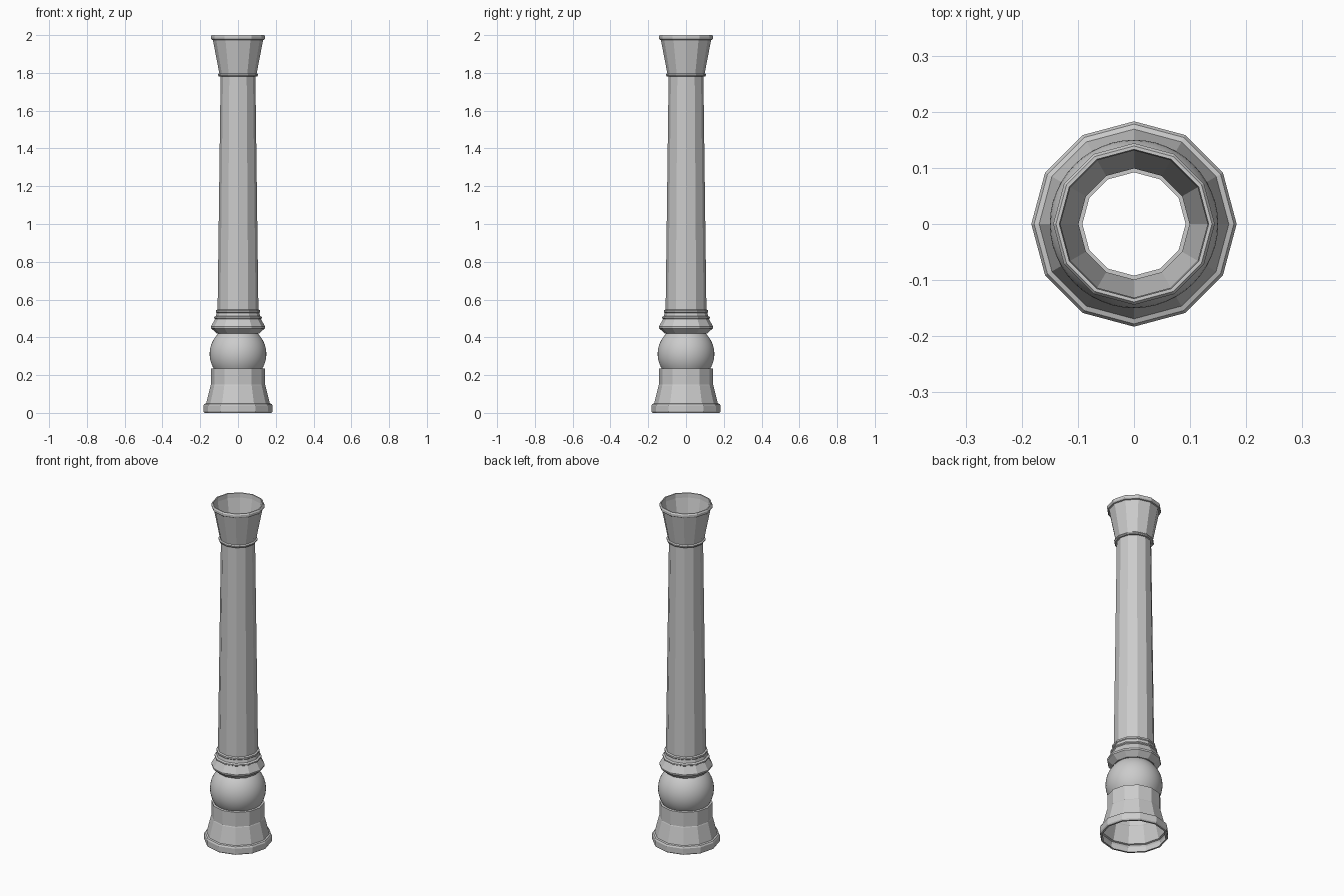
import bpy, bmesh, math

if "Cube" in bpy.data.objects:
    bpy.data.objects.remove(bpy.data.objects["Cube"])


def lathe(name, profile, sides=12, smooth=False):
    """Revolve an open (radius, z) profile around the z axis."""
    bm = bmesh.new()
    rings = []
    for r, z in profile:
        rings.append([bm.verts.new((r * math.cos(2 * math.pi * i / sides),
                                    r * math.sin(2 * math.pi * i / sides), z))
                      for i in range(sides)])
    for a, b in zip(rings, rings[1:]):
        for i in range(sides):
            j = (i + 1) % sides
            f = bm.faces.new((a[i], a[j], b[j], b[i]))
            f.smooth = smooth
    mesh = bpy.data.meshes.new(name)
    bm.to_mesh(mesh)
    bm.free()
    obj = bpy.data.objects.new(name, mesh)
    bpy.context.collection.objects.link(obj)
    return obj


# Flared plinth with a foot band and a straight collar
lathe("base", [(0.168, 0.0), (0.178, 0.0), (0.183, 0.007), (0.183, 0.038),
               (0.178, 0.047), (0.169, 0.05), (0.145, 0.145), (0.143, 0.149),
               (0.143, 0.234), (0.131, 0.236)])

# Smooth ball, open at both ends
R, CZ, STEPS = 0.150, 0.312, 16
low, high = math.asin(-0.077 / R), math.asin(0.11 / R)
ball = []
for k in range(STEPS + 1):
    a = low + (high - low) * k / STEPS
    ball.append((R * math.cos(a), CZ + R * math.sin(a)))
lathe("ball", ball, sides=48, smooth=True)

# Stacked mouldings between ball and shaft
lathe("lower_moulding", [(0.101, 0.421), (0.112, 0.421), (0.143, 0.448),
                         (0.144, 0.457), (0.121, 0.497), (0.127, 0.501),
                         (0.127, 0.508), (0.117, 0.513), (0.113, 0.530),
                         (0.117, 0.534), (0.117, 0.543), (0.108, 0.547)])

# Tapered shaft
lathe("shaft", [(0.108, 0.547), (0.092, 1.782)])

# Neck ring, flared capital and rolled rim
lathe("capital", [(0.092, 1.782), (0.102, 1.782), (0.106, 1.787), (0.106, 1.793),
                  (0.099, 1.798), (0.133, 1.974), (0.140, 1.976), (0.144, 1.982),
                  (0.144, 1.993), (0.139, 2.0), (0.133, 2.0), (0.131, 1.974)])
